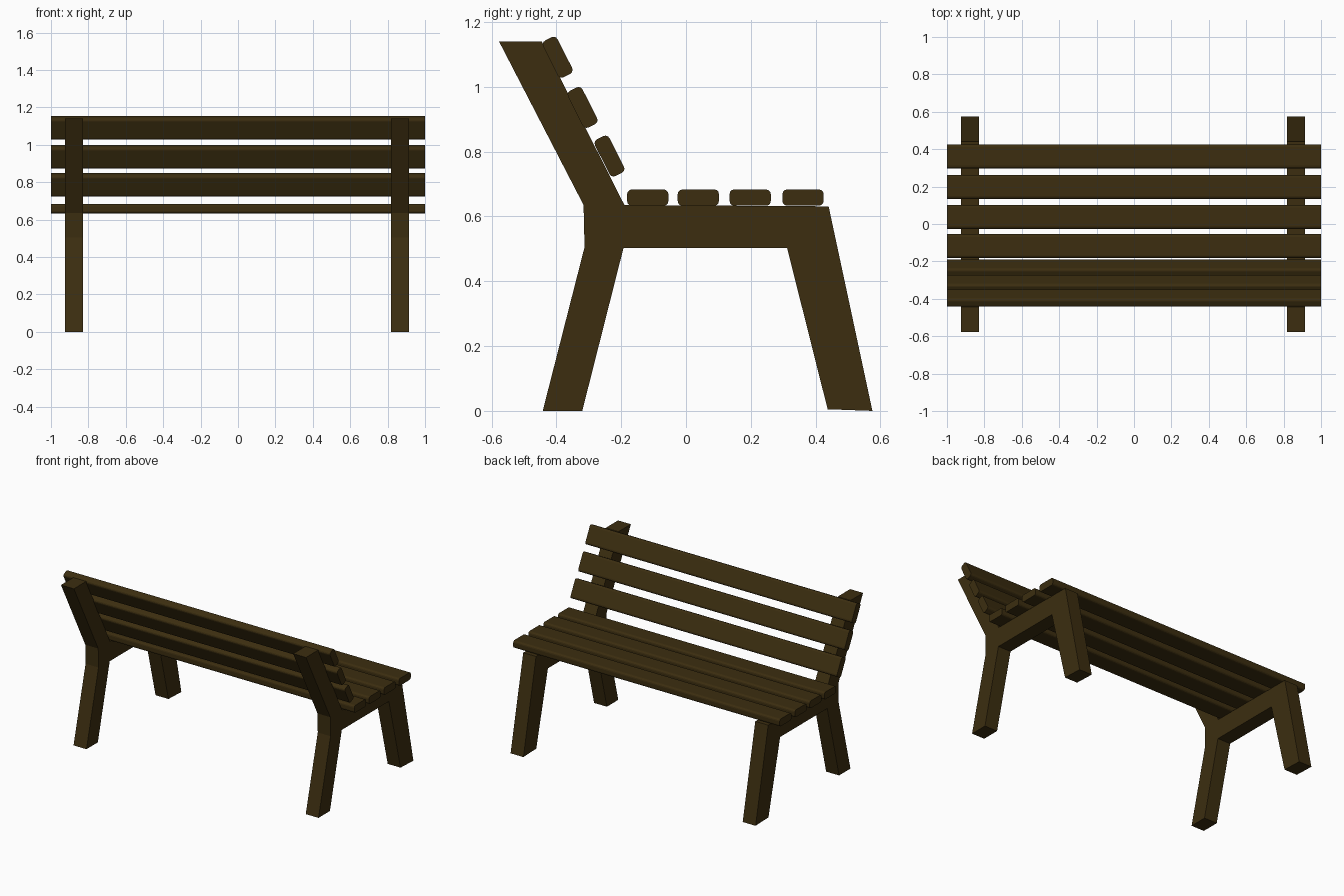
import bpy, bmesh, math

if "Cube" in bpy.data.objects:
    bpy.data.objects.remove(bpy.data.objects["Cube"])

wood = bpy.data.materials.new("dark_wood")
wood.diffuse_color = (0.045, 0.027, 0.005, 1)
wood.use_nodes = True
wood.node_tree.nodes["Principled BSDF"].inputs["Base Color"].default_value = wood.diffuse_color


def finish(name, bm):
    bmesh.ops.recalc_face_normals(bm, faces=bm.faces)
    mesh = bpy.data.meshes.new(name)
    bm.to_mesh(mesh)
    bm.free()
    mesh.materials.append(wood)
    obj = bpy.data.objects.new(name, mesh)
    bpy.context.collection.objects.link(obj)
    return obj


def extrude_profile(name, points, x0, x1):
    """Extrude a closed (y, z) profile along x."""
    bm = bmesh.new()
    face = bm.faces.new([bm.verts.new((x0, y, z)) for y, z in points])
    ext = bmesh.ops.extrude_face_region(bm, geom=[face])
    verts = [g for g in ext["geom"] if isinstance(g, bmesh.types.BMVert)]
    bmesh.ops.translate(bm, verts=verts, vec=(x1 - x0, 0, 0))
    return finish(name, bm)


def slat(name, y, z, tilt=0.0, width=0.127, thick=0.05):
    """Full-length board with rounded long edges."""
    bm = bmesh.new()
    bmesh.ops.create_cube(bm, size=1)
    bmesh.ops.scale(bm, vec=(2, width, thick), verts=bm.verts)
    long_edges = [e for e in bm.edges
                  if abs(e.verts[0].co.x - e.verts[1].co.x) > 1]
    bmesh.ops.bevel(bm, geom=long_edges, offset=0.014, segments=3,
                    profile=0.5, affect='EDGES')
    obj = finish(name, bm)
    obj.location = (0, y, z)
    obj.rotation_euler.x = tilt


# Side frames: backrest post, seat rail and splayed legs in one profile
frame = [(-0.577, 1.14), (-0.445, 1.14), (-0.19, 0.635), (0.44, 0.631),
         (0.575, 0.0), (0.437, 0.005), (0.312, 0.502), (-0.193, 0.502),
         (-0.32, 0.0), (-0.442, 0.0), (-0.313, 0.505), (-0.316, 0.635)]
extrude_profile("left_side_frame", frame, -0.925, -0.828)
extrude_profile("right_side_frame", frame, 0.818, 0.914)

# Seat slats
for i, y in enumerate((-0.118, 0.038, 0.198, 0.361)):
    slat(f"seat_slat_{i + 1}", y, 0.658)

# Backrest slats, leaning along the posts
lean = math.atan2(0.505, -0.255)
for i, (y, z) in enumerate(((-0.236, 0.786), (-0.319, 0.936), (-0.396, 1.091))):
    slat(f"back_slat_{i + 1}", y, z, lean)
